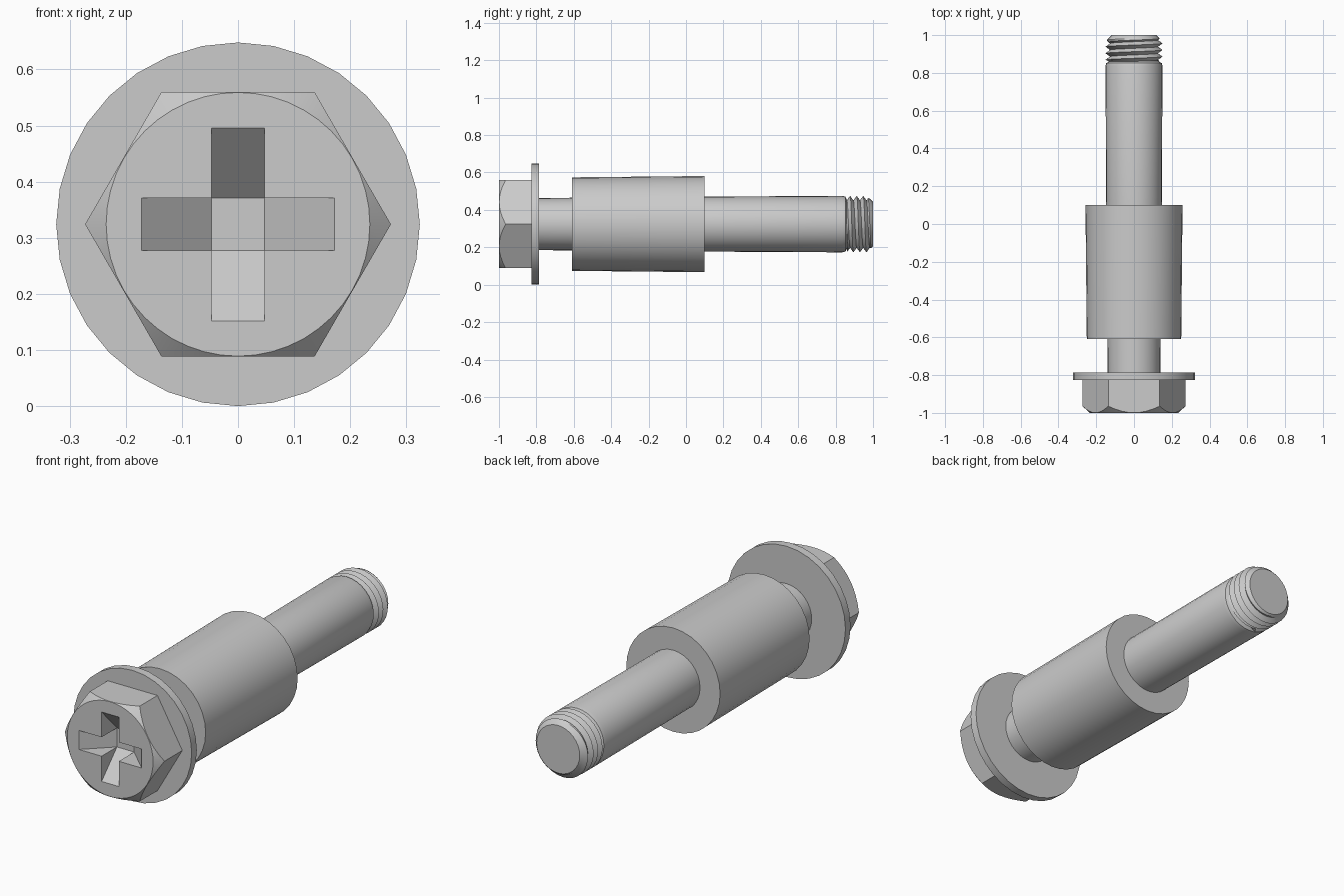
import bpy, bmesh
from math import sin, cos, pi, radians

if "Cube" in bpy.data.objects:
    bpy.data.objects.remove(bpy.data.objects["Cube"])

R = 0.324          # flange radius, also height of the axis
SEG = 32


def ring_point(r, y, a):
    return (r * sin(a), y, R + r * cos(a))


def finish(bm, name, angle=30):
    bmesh.ops.remove_doubles(bm, verts=bm.verts, dist=1e-5)
    bmesh.ops.recalc_face_normals(bm, faces=bm.faces)
    me = bpy.data.meshes.new(name)
    bm.to_mesh(me)
    bm.free()
    ob = bpy.data.objects.new(name, me)
    bpy.context.collection.objects.link(ob)
    bpy.ops.object.select_all(action='DESELECT')
    ob.select_set(True)
    bpy.context.view_layer.objects.active = ob
    bpy.ops.object.shade_smooth_by_angle(angle=radians(angle))
    return ob


def skin(bm, rows, closed=True):
    """Quads between neighbouring rows of points."""
    vs = [[bm.verts.new(p) for p in row] for row in rows]
    n = len(rows[0])
    for a, b in zip(vs, vs[1:]):
        for i in range(n if closed else n - 1):
            k = (i + 1) % n
            bm.faces.new((a[i], a[k], b[k], b[i]))
    return vs


def lathe(name, profile):
    bm = bmesh.new()
    skin(bm, [[ring_point(r, y, 2 * pi * i / SEG) for i in range(SEG)] for r, y in profile])
    return finish(bm, name)


# Turned parts: (radius, y)
lathe("flange", [(0.2, -0.825), (R, -0.825), (R, -0.785), (0.139, -0.785)])
lathe("neck", [(0.139, -0.785), (0.141, -0.61)])
lathe("sleeve", [(0.141, -0.61), (0.25, -0.61), (0.257, 0.1), (0.147, 0.1)])
lathe("shaft", [(0.147, 0.1), (0.151, 0.835), (0.147, 0.852), (0.127, 0.862)])

# Threaded tip: helical grid, clamped at both ends
Y0, PITCH, ROOT, CREST, TIP = 0.86, 0.035, 0.127, 0.151, 0.118
bm = bmesh.new()
rows = []
for j in range(-4, 17):
    tooth = ROOT + (CREST - ROOT) * (0, 0.5, 1, 0.5)[j % 4]
    row = []
    for i in range(SEG + 1):
        y = Y0 + PITCH * (j / 4 + i / SEG)
        r = ROOT if y <= Y0 else min(tooth, TIP + max(0, 1 - y))
        row.append(ring_point(r, min(max(y, Y0), 1.0), 2 * pi * i / SEG))
    rows.append(row)
skin(bm, rows, closed=False)
bm.faces.new([bm.verts.new(ring_point(TIP, 1.0, 2 * pi * i / SEG)) for i in range(SEG)])
finish(bm, "threaded_tip")

# Hex head with chamfered corners
N, FLAT, RIM = 48, 0.236, 0.235
bm = bmesh.new()
angles = [2 * pi * i / N for i in range(N)]
hex_r = [FLAT / cos((a + pi / 6) % (pi / 3) - pi / 6) for a in angles]
vs = skin(bm, [
    [ring_point(RIM, -1.0, a) for a in angles],
    [ring_point(r, -1.0 + (r - RIM) * 0.95, a) for r, a in zip(hex_r, angles)],
    [ring_point(r, -0.825, a) for r, a in zip(hex_r, angles)],
])
rim_edges = [bm.edges.get((vs[0][i], vs[0][(i + 1) % N])) for i in range(N)]

# Cross recess: four sloping arms down to a square floor
W, L, DEPTH = 0.047, 0.172, 0.12
outline, floor = [], []
arms = []
for k in range(4):
    c, s = round(cos(k * pi / 2)), round(sin(k * pi / 2))

    def add(u, v, y):
        return bm.verts.new((c * u - s * v, y, R + s * u + c * v))
    a, b, d = add(L, -W, -1), add(L, W, -1), add(W, W, -1)
    outline += [a, b, d]
    floor.append(add(W, W, -1 + DEPTH))
    arms.append((a, b, d))
for k in range(4):
    a, b, d = arms[k]
    prev_d, prev_f = arms[k - 1][2], floor[k - 1]
    bm.faces.new((a, b, floor[k], prev_f))
    bm.faces.new((b, d, floor[k]))
    bm.faces.new((prev_d, a, prev_f))
bm.faces.new(floor)
cross_edges = []
for i in range(12):
    p, q = outline[i - 1], outline[i]
    cross_edges.append(bm.edges.get((p, q)) or bm.edges.new((p, q)))
bmesh.ops.triangle_fill(bm, use_beauty=True, edges=rim_edges + cross_edges, normal=(0, -1, 0))
finish(bm, "hex_head", 20)
